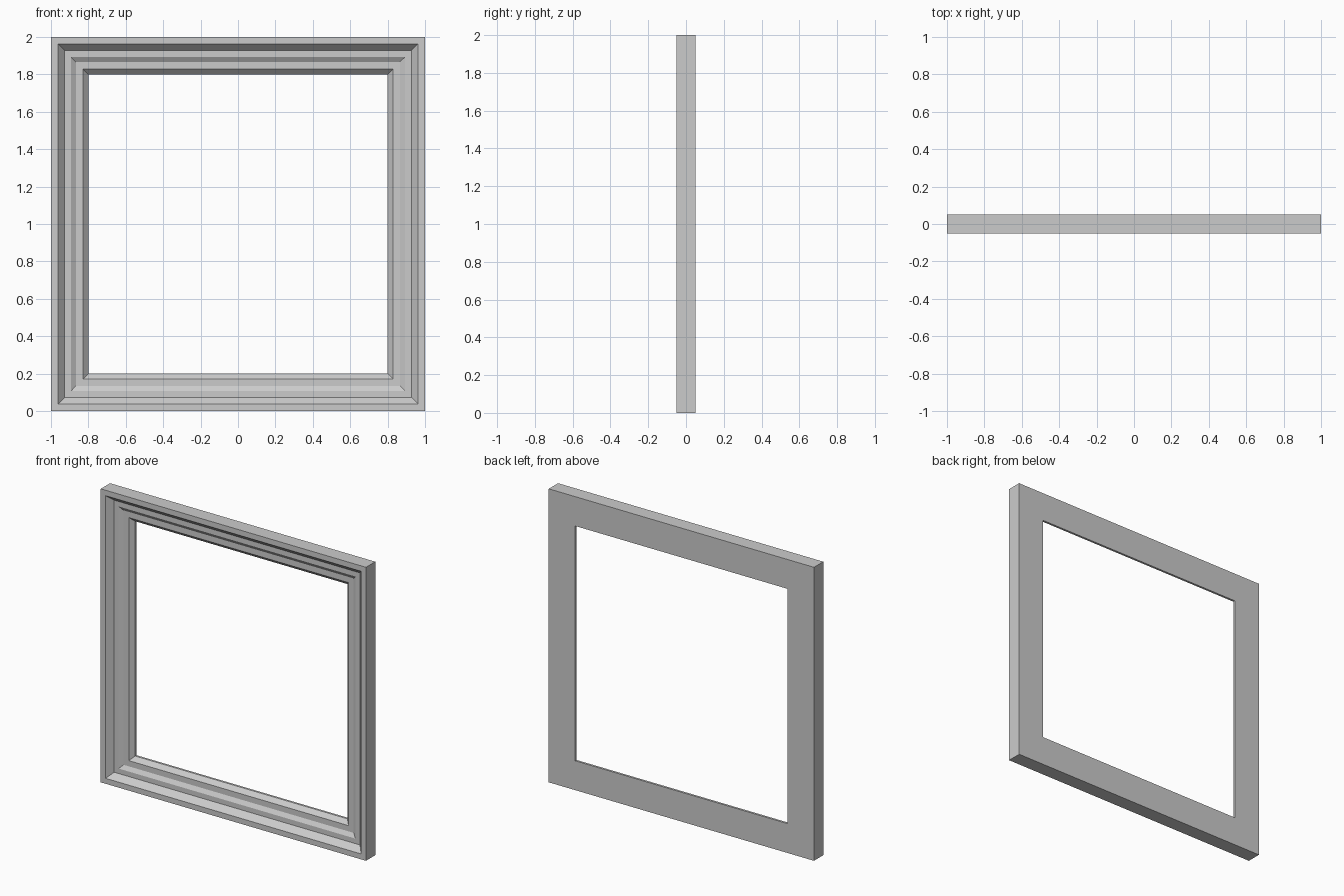
import bpy, bmesh

if "Cube" in bpy.data.objects:
    bpy.data.objects.remove(bpy.data.objects["Cube"])

# Moulding cross-section: (inset from the outer edge, depth y)
PROFILE = [(0, 0.05), (0, -0.05), (0.037, -0.05), (0.073, -0.010),
           (0.107, -0.010), (0.133, 0.007), (0.172, 0.007),
           (0.2, 0.035), (0.2, 0.05)]
CORNERS = [(-1, -1), (1, -1), (1, 1), (-1, 1)]

# Sweep the profile around the square with mitred corners
bm = bmesh.new()
rings = [[bm.verts.new((sx * (1 - d), y, 1 + sz * (1 - d))) for d, y in PROFILE]
         for sx, sz in CORNERS]
n = len(PROFILE)
for i in range(4):
    a, b = rings[i], rings[(i + 1) % 4]
    for j in range(n):
        k = (j + 1) % n
        bm.faces.new((a[j], b[j], b[k], a[k]))
bmesh.ops.recalc_face_normals(bm, faces=bm.faces[:])

mesh = bpy.data.meshes.new("picture_frame")
bm.to_mesh(mesh)
bm.free()
bpy.context.collection.objects.link(bpy.data.objects.new("picture_frame", mesh))
